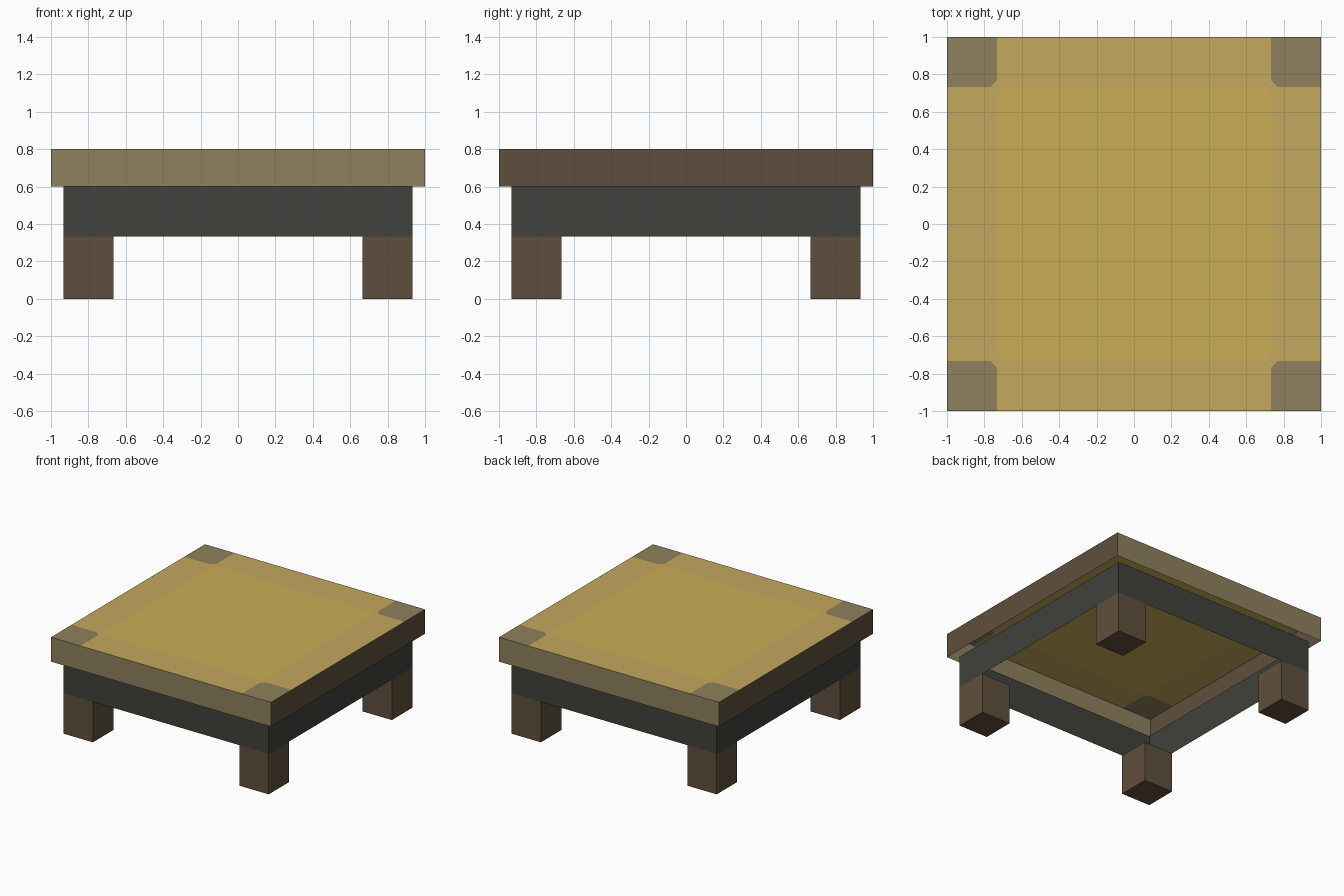
import bpy
import bmesh
from math import copysign
from mathutils import Matrix

cube = bpy.data.objects.get("Cube")
if cube:
    bpy.data.objects.remove(cube)

INNER = 0.733    # inner limit of the border and corner patches
TOP = 0.80       # height of the table surface
RIM = 0.60       # lower edge of the rim
LEG = 0.333      # height of the legs
FRAME = 0.932    # half width of the apron frame


def material(name, r, g, b):
    """Flat material from 0-255 display values, stored as linear."""
    linear = [((c / 255 + 0.055) / 1.055) ** 2.4 for c in (r, g, b)]
    mat = bpy.data.materials.new(name)
    mat.use_nodes = True
    mat.diffuse_color = (*linear, 1)
    mat.node_tree.nodes["Principled BSDF"].inputs["Base Color"].default_value = (*linear, 1)
    return mat


gold = material("gold", 203, 173, 85)
pale_gold = material("pale gold", 196, 168, 94)
olive_tan = material("olive tan", 142, 129, 93)
brown = material("brown", 95, 79, 61)
charcoal = material("charcoal", 65, 66, 60)


def finish(name, bm, mats):
    mesh = bpy.data.meshes.new(name)
    bm.to_mesh(mesh)
    bm.free()
    for mat in mats:
        mesh.materials.append(mat)
    obj = bpy.data.objects.new(name, mesh)
    bpy.context.collection.objects.link(obj)
    return obj


def box(x, y, half, low, high, capped=True):
    """Square block, or an open ring of thin walls when not capped."""
    bm = bmesh.new()
    size = Matrix.Diagonal((2 * half, 2 * half, high - low, 1))
    bmesh.ops.create_cube(bm, size=1, matrix=Matrix.Translation((x, y, (low + high) / 2)) @ size)
    bm.normal_update()
    if not capped:
        caps = [f for f in bm.faces if abs(f.normal.z) > 0.5]
        bmesh.ops.delete(bm, geom=caps, context='FACES_ONLY')
    return bm


# Table surface: a thin panel with centre, border and clipped corner patches
bm = bmesh.new()
bmesh.ops.create_grid(bm, x_segments=3, y_segments=3, size=1,
                      matrix=Matrix.Translation((0, 0, TOP)))
for v in bm.verts:
    for axis in (0, 1):
        if abs(v.co[axis]) < 0.9:
            v.co[axis] = copysign(INNER, v.co[axis])
inner_corners = [v for v in bm.verts if not v.is_boundary]
bmesh.ops.bevel(bm, geom=inner_corners, offset=0.035, segments=1, affect='VERTICES')
for f in bm.faces:
    c = f.calc_center_median()
    if max(abs(c.x), abs(c.y)) < 0.5:
        f.material_index = 0
    elif min(abs(c.x), abs(c.y)) > 0.5 and f.calc_area() > 0.01:
        f.material_index = 2
    else:
        f.material_index = 1
finish("table_surface", bm, [gold, pale_gold, olive_tan])

# Rim: tan on front and back, brown on the sides
bm = box(0, 0, 1, RIM, TOP, capped=False)
for f in bm.faces:
    f.material_index = int(abs(f.normal.x) > 0.5)
finish("table_rim", bm, [olive_tan, brown])

# Apron frame below the rim
finish("apron", box(0, 0, FRAME, LEG, RIM, capped=False), [charcoal])

# Four legs under the frame corners
leg_half = 0.133
for y, depth in ((-1, "front"), (1, "back")):
    for x, side in ((-1, "right"), (1, "left")):
        place = FRAME - leg_half
        finish(f"{depth}_{side}_leg", box(x * place, y * place, leg_half, 0, LEG), [brown])
